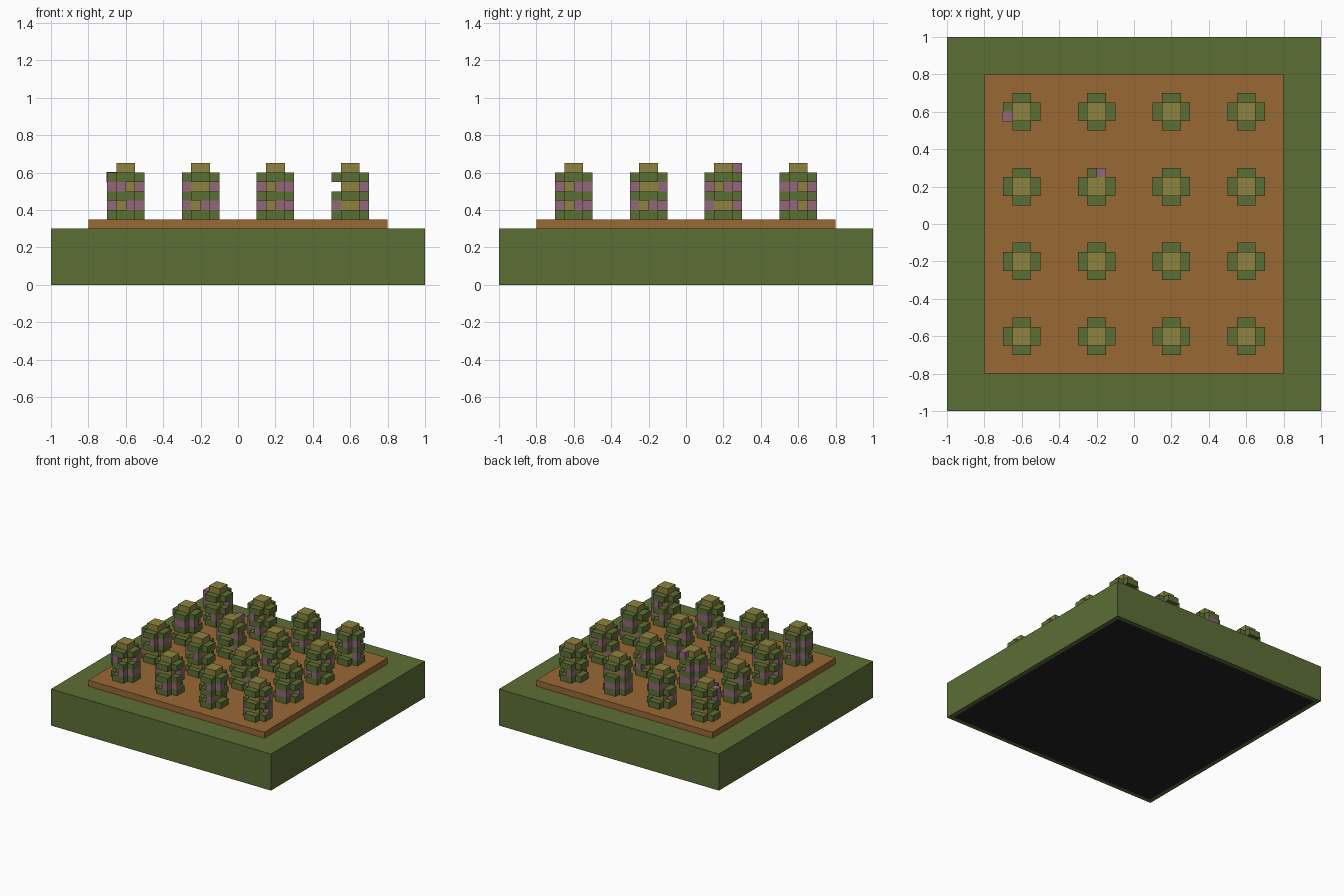
import bpy, bmesh, random
from mathutils import Vector

random.seed(4)
if "Cube" in bpy.data.objects:
    bpy.data.objects.remove(bpy.data.objects["Cube"], do_unlink=True)


def material(name, rgb):
    lin = [((c / 255 + 0.055) / 1.055) ** 2.4 for c in rgb] + [1]
    m = bpy.data.materials.new(name)
    m.use_nodes = True
    m.diffuse_color = lin
    m.node_tree.nodes["Principled BSDF"].inputs["Base Color"].default_value = lin
    return m


GREEN = material("leaf green", (92, 110, 53))
SOIL = material("soil brown", (153, 104, 53))
STRAW = material("straw yellow", (141, 131, 62))
PINK = material("berry pink", (148, 102, 122))
DARK = material("underside dark", (34, 34, 34))


def add_box(bm, lo, hi):
    """Axis-aligned box between two corners."""
    lo, hi = Vector(lo), Vector(hi)
    verts = bmesh.ops.create_cube(bm, size=1)["verts"]
    for v in verts:
        v.co = (lo + hi) / 2 + v.co * (hi - lo)


def add_cross(bm, z0, z1, a=0.05, b=0.1):
    """Plus-shaped slab, built from one quarter of the outline turned four times."""
    pts = []
    corner = [(b, -a), (b, a), (a, a)]
    for _ in range(4):
        pts += corner
        corner = [(-y, x) for x, y in corner]
    face = bm.faces.new([bm.verts.new((x, y, z0)) for x, y in pts])
    ext = bmesh.ops.extrude_face_region(bm, geom=[face], use_keep_orig=True)
    for g in ext["geom"]:
        if isinstance(g, bmesh.types.BMVert):
            g.co.z = z1


def finish(bm, name, mats, loc=(0, 0, 0)):
    bmesh.ops.recalc_face_normals(bm, faces=bm.faces)
    me = bpy.data.meshes.new(name)
    bm.to_mesh(me)
    bm.free()
    for m in mats:
        me.materials.append(m)
    return place(name, me, loc)


def place(name, me, loc):
    ob = bpy.data.objects.new(name, me)
    ob.location = loc
    bpy.context.collection.objects.link(ob)
    return ob


# Grass block with a dark inset panel underneath
bm = bmesh.new()
add_box(bm, (-1, -1, 0), (1, 1, 0.3))
bm.normal_update()
bottom = [f for f in bm.faces if f.normal.z < -0.5]
bmesh.ops.inset_individual(bm, faces=bottom, thickness=0.05)
for f in bottom:
    f.material_index = 1
finish(bm, "grass_block", [GREEN, DARK])

# Soil bed
bm = bmesh.new()
add_box(bm, (-0.8, -0.8, 0.3), (0.8, 0.8, 0.35))
finish(bm, "soil_bed", [SOIL])

# Shared meshes: three leaf tiers and the stalk through them
GROUND, S = 0.35, 0.05
bm = bmesh.new()
for tier in (0, 2, 4):
    add_cross(bm, tier * S, (tier + 1) * S)
bmesh.ops.recalc_face_normals(bm, faces=bm.faces)
leaves = bpy.data.meshes.new("leaf_tiers")
bm.to_mesh(leaves)
bm.free()
leaves.materials.append(GREEN)

bm = bmesh.new()
add_box(bm, (-S, -S, 0), (S, S, 6 * S))
stalk = bpy.data.meshes.new("stalk")
bm.to_mesh(stalk)
bm.free()
stalk.materials.append(STRAW)


def add_berry(bm, arm, half, level, grow=0.0):
    """Small cube on one half of an arm (0 +x, 1 +y, 2 -x, 3 -y)."""
    x, y = 1.5 * S, (half - 0.5) * S
    for _ in range(arm):
        x, y = -y, x
    r = S / 2 + grow
    z = (level + 0.5) * S
    add_box(bm, (x - r, y - r, z - r), (x + r, y + r, z + r))


# Sixteen bushes in a four by four grid
for i in range(4):
    for j in range(4):
        loc = (-0.6 + 0.4 * i, -0.6 + 0.4 * j, GROUND)
        tag = f"{i + 1}_{j + 1}"
        place("bush_leaves_" + tag, leaves, loc)
        place("bush_stalk_" + tag, stalk, loc)

        # Berries between the leaf tiers
        bm = bmesh.new()
        for level in (1, 3):
            for arm in range(4):
                if (i, level, arm) == (3, 3, 2):
                    continue
                sure = random.randrange(2) if (arm + level + i + j) % 4 == 0 else -1
                for half in (0, 1):
                    if half == sure or random.random() < 0.24:
                        add_berry(bm, arm, half, level)
        # Two stray berries near the top
        if (i, j) == (0, 3):
            add_berry(bm, 2, 1, 4, 0.002)
        if (i, j) == (1, 2):
            add_berry(bm, 1, 0, 5)
        finish(bm, "bush_berries_" + tag, [PINK], loc)
